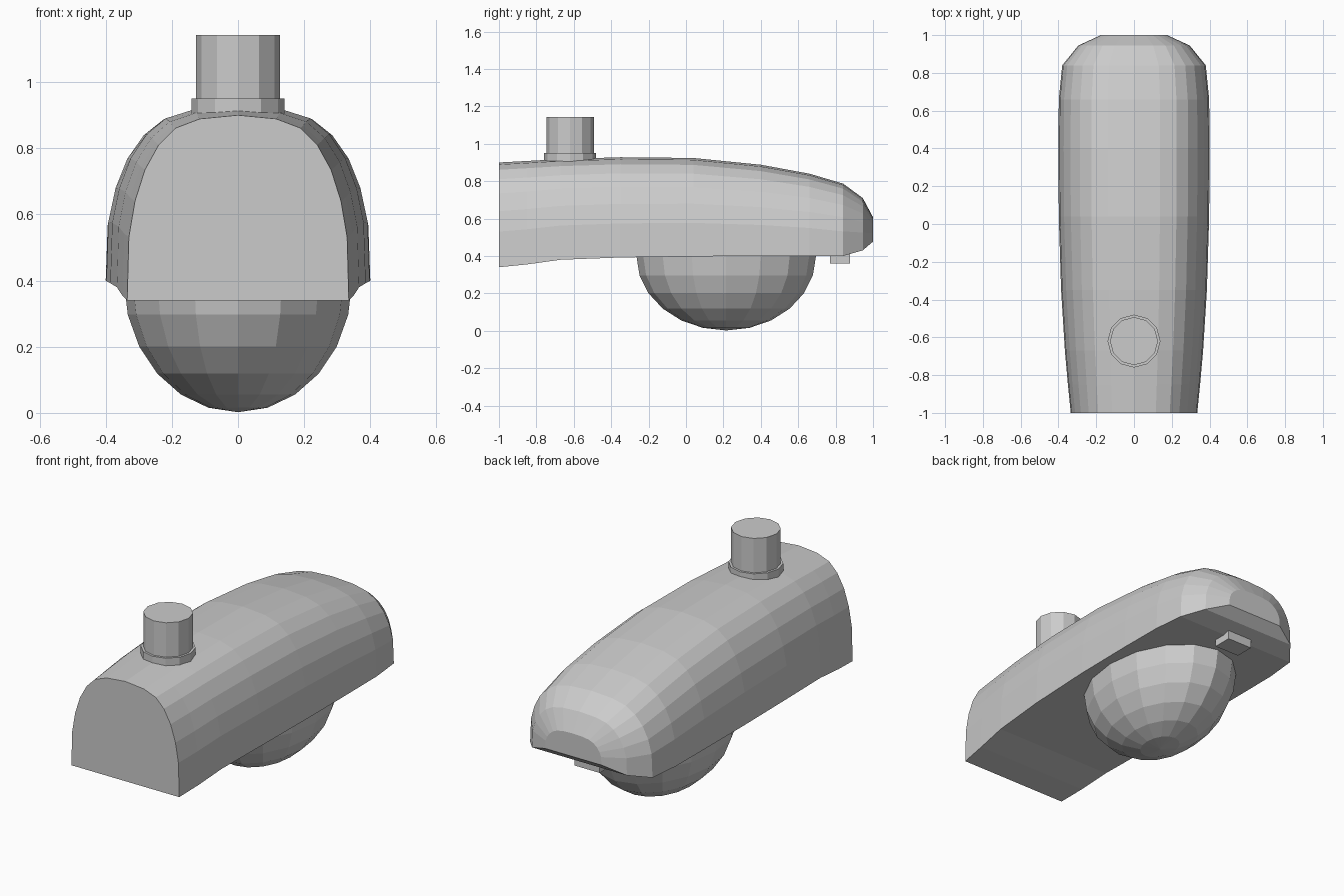
import bpy, bmesh, math
from mathutils import Matrix

if "Cube" in bpy.data.objects:
    bpy.data.objects.remove(bpy.data.objects["Cube"])

grey = bpy.data.materials.new("light_grey")
grey.diffuse_color = (0.6, 0.6, 0.6, 1)
grey.use_nodes = True
grey.node_tree.nodes["Principled BSDF"].inputs["Base Color"].default_value = grey.diffuse_color


def finish(name, bm):
    bmesh.ops.recalc_face_normals(bm, faces=bm.faces)
    me = bpy.data.meshes.new(name)
    bm.to_mesh(me)
    bm.free()
    me.materials.append(grey)
    ob = bpy.data.objects.new(name, me)
    bpy.context.collection.objects.link(ob)
    return ob


# Housing: arched cross-section lofted along y
half = [(1, 0), (.985, .34), (.93, .535), (.84, .705), (.715, .84), (.565, .93), (.345, .98)]
arch = half + [(0, 1)] + [(-x, z) for x, z in reversed(half)]
# y, half width, bottom z, top z
stations = [(-1, .335, .34, .90), (-.85, .35, .355, .908), (-.67, .366, .38, .918),
            (-.35, .386, .392, .928), (.04, .398, .398, .924), (.4, .40, .40, .888),
            (.66, .398, .40, .84), (.84, .38, .40, .787), (.945, .295, .43, .71),
            (1, .175, .477, .607)]
bm = bmesh.new()
rings = [[bm.verts.new((x * w, y, lo + z * (hi - lo))) for x, z in arch]
         for y, w, lo, hi in stations]
n = len(arch)
for a, b in zip(rings, rings[1:]):
    for i in range(n):
        j = (i + 1) % n
        bm.faces.new((a[i], a[j], b[j], b[i]))
bm.faces.new(rings[0])
bm.faces.new(rings[-1])
finish("lamp_housing", bm)

# Lens: lower half of a stretched sphere
bm = bmesh.new()
bmesh.ops.create_uvsphere(bm, u_segments=16, v_segments=12, radius=1)
bmesh.ops.delete(bm, geom=[v for v in bm.verts if v.co.z > .01], context='VERTS')
bmesh.ops.holes_fill(bm, edges=[e for e in bm.edges if e.is_boundary], sides=0)
bmesh.ops.transform(bm, verts=bm.verts,
                    matrix=Matrix.Translation((0, .215, .4)) @ Matrix.Diagonal((.345, .48, .398, 1)))
finish("dome_lens", bm)


# Mounting collar and pipe on top
def cylinder(name, r, z0, z1):
    bm = bmesh.new()
    bmesh.ops.create_cone(bm, cap_ends=True, segments=12, radius1=r, radius2=r, depth=z1 - z0,
                          matrix=Matrix.Translation((0, -.62, (z0 + z1) / 2)))
    finish(name, bm)


cylinder("pipe_collar", .14, .88, .95)
cylinder("mounting_pipe", .127, .89, 1.143)

# Small latch under the nose
bm = bmesh.new()
bmesh.ops.create_cube(bm, size=1, matrix=Matrix.Translation((0, .823, .385))
                      @ Matrix.Diagonal((.155, .108, .05, 1)))
finish("latch", bm)
